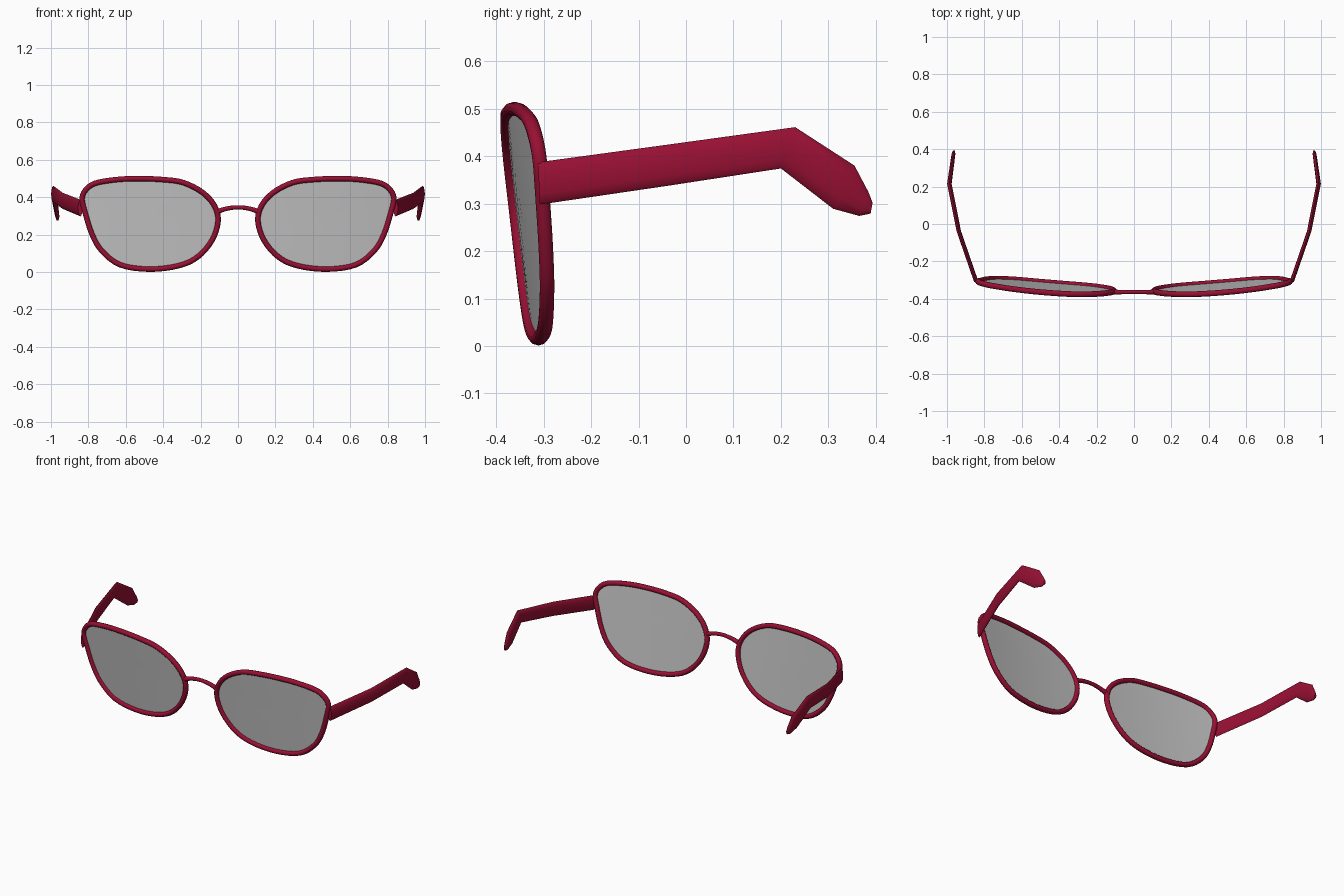
import bpy
import bmesh
from math import sin, cos, tau
from mathutils import Vector

cube = bpy.data.objects.get("Cube")
if cube:
    bpy.data.objects.remove(cube, do_unlink=True)


def make_material(name, colour):
    mat = bpy.data.materials.new(name)
    mat.use_nodes = True
    mat.diffuse_color = colour
    mat.node_tree.nodes["Principled BSDF"].inputs["Base Color"].default_value = colour
    return mat


RED = make_material("crimson frame", (0.31, 0.005, 0.033, 1))
GREY = make_material("grey lens", (0.56, 0.56, 0.56, 1))


def finish(name, bm, mat, mirror=True):
    """Turn a bmesh into a smooth object, mirrored across x = 0."""
    bmesh.ops.recalc_face_normals(bm, faces=bm.faces)
    mesh = bpy.data.meshes.new(name)
    bm.to_mesh(mesh)
    bm.free()
    mesh.materials.append(mat)
    obj = bpy.data.objects.new(name, mesh)
    bpy.context.collection.objects.link(obj)
    if mirror:
        mod = obj.modifiers.new("Mirror", 'MIRROR')
        mod.use_mirror_merge = False
    bpy.ops.object.select_all(action='DESELECT')
    obj.select_set(True)
    bpy.context.view_layer.objects.active = obj
    bpy.ops.object.shade_smooth_by_angle(angle=0.7)
    return obj


def loft(rings, closed):
    """Skin a list of equal rings, capping the ends unless closed."""
    bm = bmesh.new()
    rows = [[bm.verts.new(p) for p in ring] for ring in rings]
    n = len(rows[0])
    pairs = list(zip(rows, rows[1:])) + ([(rows[-1], rows[0])] if closed else [])
    for a, b in pairs:
        for i in range(n):
            j = (i + 1) % n
            bm.faces.new((a[i], a[j], b[j], b[i]))
    if not closed:
        bm.faces.new(rows[0])
        bm.faces.new(rows[-1])
    return bm


def oval(centre, axis_u, axis_v, sides=10):
    return [centre + axis_u * cos(tau * k / sides) + axis_v * sin(tau * k / sides)
            for k in range(sides)]


def on_front(x, z):
    """Point on the wrapped, tilted front surface."""
    return Vector((x, -0.355 + 0.063 * ((x - 0.1) / 0.74) ** 2 - 0.115 * (z - 0.26), z))


# Outer outline of one eye, smoothed with a closed Catmull-Rom curve
EYE = [Vector(p) for p in (
    (.848, .39), (.828, .445), (.77, .488), (.65, .509), (.53, .514), (.40, .509),
    (.287, .492), (.18, .437), (.112, .36), (.092, .27), (.126, .163), (.206, .070),
    (.313, .020), (.474, .001), (.634, .025), (.74, .105), (.795, .2), (.83, .31))]
outline = []
for i in range(len(EYE)):
    p0, p1, p2, p3 = (EYE[(i + k) % len(EYE)] for k in (-1, 0, 1, 2))
    for t in (0, 0.25, 0.5, 0.75):
        outline.append(0.5 * (2 * p1 + (p2 - p0) * t
                              + (2 * p0 - 5 * p1 + 4 * p2 - p3) * t * t
                              + (3 * p1 - p0 - 3 * p2 + p3) * t ** 3))

# Rims: oval tube just inside the outline
HALF = 0.0145
rim_rings, centre_line = [], []
for i, p in enumerate(outline):
    along = (outline[(i + 1) % len(outline)] - outline[i - 1]).normalized()
    outward = Vector((along.y, -along.x))
    mid = p - outward * HALF
    centre_line.append(mid)
    rim_rings.append(oval(on_front(mid.x, mid.y),
                          Vector((outward.x, 0, outward.y)) * HALF,
                          Vector((0, 0.016, 0))))
finish("rims", loft(rim_rings, True), RED)

# Lenses: concentric rings following the front surface
bm = bmesh.new()
hub = sum(centre_line, Vector((0, 0))) / len(centre_line)
centre = bm.verts.new(on_front(hub.x, hub.y))
inner = None
for scale in (0.25, 0.5, 0.75, 1.0):
    ring = [bm.verts.new(on_front(*(hub + (p - hub) * scale))) for p in centre_line]
    for i in range(len(ring)):
        j = (i + 1) % len(ring)
        if inner:
            bm.faces.new((inner[i], inner[j], ring[j], ring[i]))
        else:
            bm.faces.new((centre, ring[j], ring[i]))
    inner = ring
finish("lenses", bm, GREY)

# Bridge: thin arched tube between the rims
bridge_rings = []
for k in range(13):
    s = k / 6 - 1
    mid = Vector((0.108 * s, -0.364, 0.346 - 0.022 * s * s))
    normal = Vector((0.4 * s, 0, 1)).normalized()
    radius = 0.011 + 0.003 * s * s
    bridge_rings.append(oval(mid, normal * radius, Vector((0, radius, 0))))
finish("bridge", loft(bridge_rings, False), RED, mirror=False)

# Temple arms: x, top (y, z), bottom (y, z), half thickness at each station
STATIONS = (
    (.843, -.312, .387, -.308, .298, .012),
    (.937, -.04, .424, -.035, .338, .012),
    (.987, .23, .461, .20, .374, .012),
    (.971, .355, .38, .31, .289, .011),
    (.965, .384, .325, .365, .274, .010),
    (.963, .393, .302, .389, .279, .006))
arm_rings = []
for x, ty, tz, by, bz, half in STATIONS:
    top, bottom = Vector((x, ty, tz)), Vector((x, by, bz))
    arm_rings.append(oval((top + bottom) / 2, (top - bottom) / 2, Vector((half, 0, 0)), 12))
finish("temple_arms", loft(arm_rings, False), RED)
